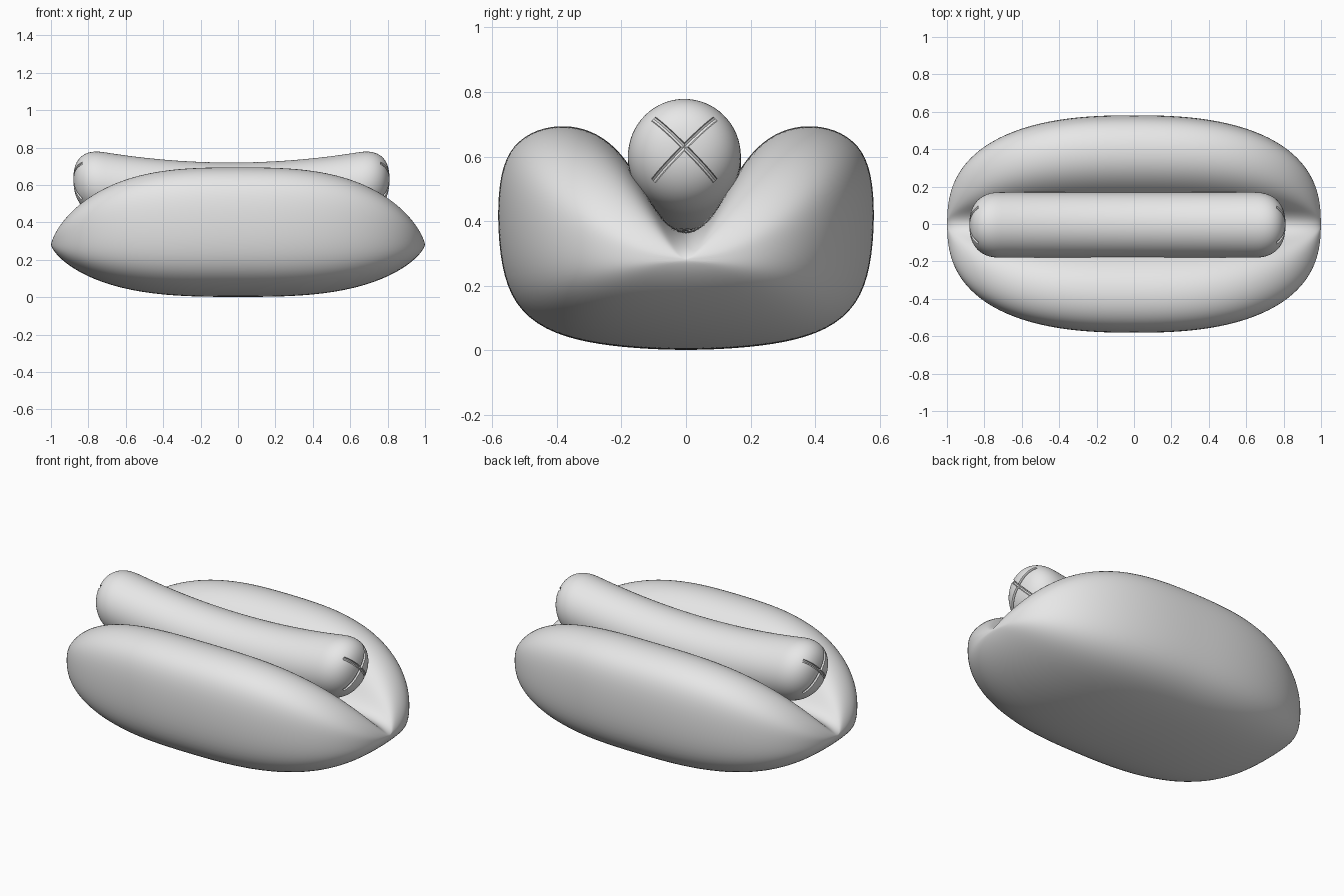
import bpy, bmesh
from math import sin, cos, pi, sqrt

cube = bpy.data.objects.get("Cube")
if cube:
    bpy.data.objects.remove(cube, do_unlink=True)

grey = bpy.data.materials.new("light_grey")
grey.use_nodes = True
grey.diffuse_color = (0.8, 0.8, 0.8, 1)
grey.node_tree.nodes["Principled BSDF"].inputs["Base Color"].default_value = (0.8, 0.8, 0.8, 1)


def loft(name, rings, start, end):
    """Skin closed rings of points and close both ends on a tip point."""
    bm = bmesh.new()
    loops = [[bm.verts.new(p) for p in ring] for ring in rings]
    n = len(loops[0])
    for a, b in zip(loops, loops[1:]):
        for i in range(n):
            j = (i + 1) % n
            bm.faces.new((a[i], a[j], b[j], b[i]))
    for loop, tip in ((loops[0], start), (loops[-1], end)):
        v = bm.verts.new(tip)
        for i in range(n):
            bm.faces.new((loop[i], loop[(i + 1) % n], v))
    bmesh.ops.recalc_face_normals(bm, faces=bm.faces)
    mesh = bpy.data.meshes.new(name)
    bm.to_mesh(mesh)
    bm.free()
    obj = bpy.data.objects.new(name, mesh)
    bpy.context.collection.objects.link(obj)
    mesh.materials.append(grey)
    return obj


def activate(obj):
    bpy.ops.object.select_all(action="DESELECT")
    obj.select_set(True)
    bpy.context.view_layer.objects.active = obj


# Bun: half sections of (width fraction, height fraction)
TIP_Z = 0.28
UNDER = [(0, -1), (0.26, -0.98), (0.52, -0.92), (0.75, -0.78), (0.91, -0.5), (0.98, -0.08)]
OUTER = [(1, 0.32), (0.985, 0.65), (0.92, 0.86), (0.79, 0.98), (0.64, 1.01)]
INNER = [(0.5, 0.96), (0.38, 0.82), (0.28, 0.6), (0.19, 0.3), (0.1, 0.08), (0, 0)]


def bun_ring(x):
    a = abs(x)
    width = 0.585 * (1 - a ** 2.5) ** 0.4
    swell = (1 - a ** 3) ** 0.7
    top = 0.415 * swell
    valley = 0.08 * (1 - a ** 8) ** 0.6
    half = [(y * width, TIP_Z + 0.28 * swell * h) for y, h in UNDER]
    half += [(y * width, TIP_Z + top * h) for y, h in OUTER]
    half += [(y * width, TIP_Z + valley + (top - valley) * h) for y, h in INNER]
    ring = half + [(-y, z) for y, z in half[-2:0:-1]]
    return [(x, y, z) for y, z in ring]


N = 18
bun = loft("bun", [bun_ring(sin(pi / 2 * i / N)) for i in range(1 - N, N)],
           (-1, 0, TIP_Z), (1, 0, TIP_Z))
smooth = bun.modifiers.new("smooth", "SUBSURF")
smooth.levels = smooth.render_levels = 2
activate(bun)
bpy.ops.object.modifier_apply(modifier="smooth")
bpy.ops.object.shade_smooth()

# Sausage: a sagging tube with rounded ends
MID_X, MID_Y, HALF, RADIUS, CAP, POWER = -0.035, -0.005, 0.845, 0.175, 0.17, 2.4


def axis_z(u):
    return 0.545 + 0.085 * (u / HALF) ** 2


def circle(u, r, n=64):
    return [(MID_X + u, MID_Y + r * cos(2 * pi * i / n), axis_z(u) + r * sin(2 * pi * i / n))
            for i in range(n)]


cap = []
for i in range(1, 17):
    a = pi / 2 * i / 16
    cap.append((HALF - CAP + CAP * cos(a) ** (2 / POWER), RADIUS * sin(a) ** (2 / POWER)))
body = HALF - CAP
stations = [(-u, r) for u, r in cap]
stations += [(body * k / 12, RADIUS) for k in range(-11, 12)]
stations += cap[::-1]
sausage = loft("sausage", [circle(u, r) for u, r in stations],
               (MID_X - HALF, MID_Y, axis_z(HALF)), (MID_X + HALF, MID_Y, axis_z(HALF)))


# Crossed score marks cut into both ends
def score_cutter(side, slant):
    reach, depth, rings = 0.135, 0.013, []
    for k in range(-12, 13):
        s = reach * k / 12
        u = HALF - CAP + CAP * (1 - (abs(s) / RADIUS) ** POWER) ** (1 / POWER)
        y, z = s / sqrt(2), s * slant / sqrt(2)
        ring = []
        for i in range(8):
            t = 2 * pi * i / 8
            off = depth * 0.7 * cos(t)
            ring.append((MID_X + side * (u + depth * sin(t)),
                         MID_Y + y - off * slant / sqrt(2),
                         axis_z(u) + z + off / sqrt(2)))
        rings.append(ring)
    ends = [tuple(sum(p[c] for p in ring) / 8 for c in range(3)) for ring in (rings[0], rings[-1])]
    cutter = loft("score_cutter", rings, *ends)
    cutter.hide_render = True
    return cutter


for side in (-1, 1):
    for slant in (-1, 1):
        cutter = score_cutter(side, slant)
        cut = sausage.modifiers.new("score", "BOOLEAN")
        cut.operation = "DIFFERENCE"
        cut.solver = "EXACT"
        cut.object = cutter
        activate(sausage)
        bpy.ops.object.modifier_apply(modifier="score")
        bpy.data.objects.remove(cutter, do_unlink=True)
activate(sausage)
bpy.ops.object.shade_smooth_by_angle()
